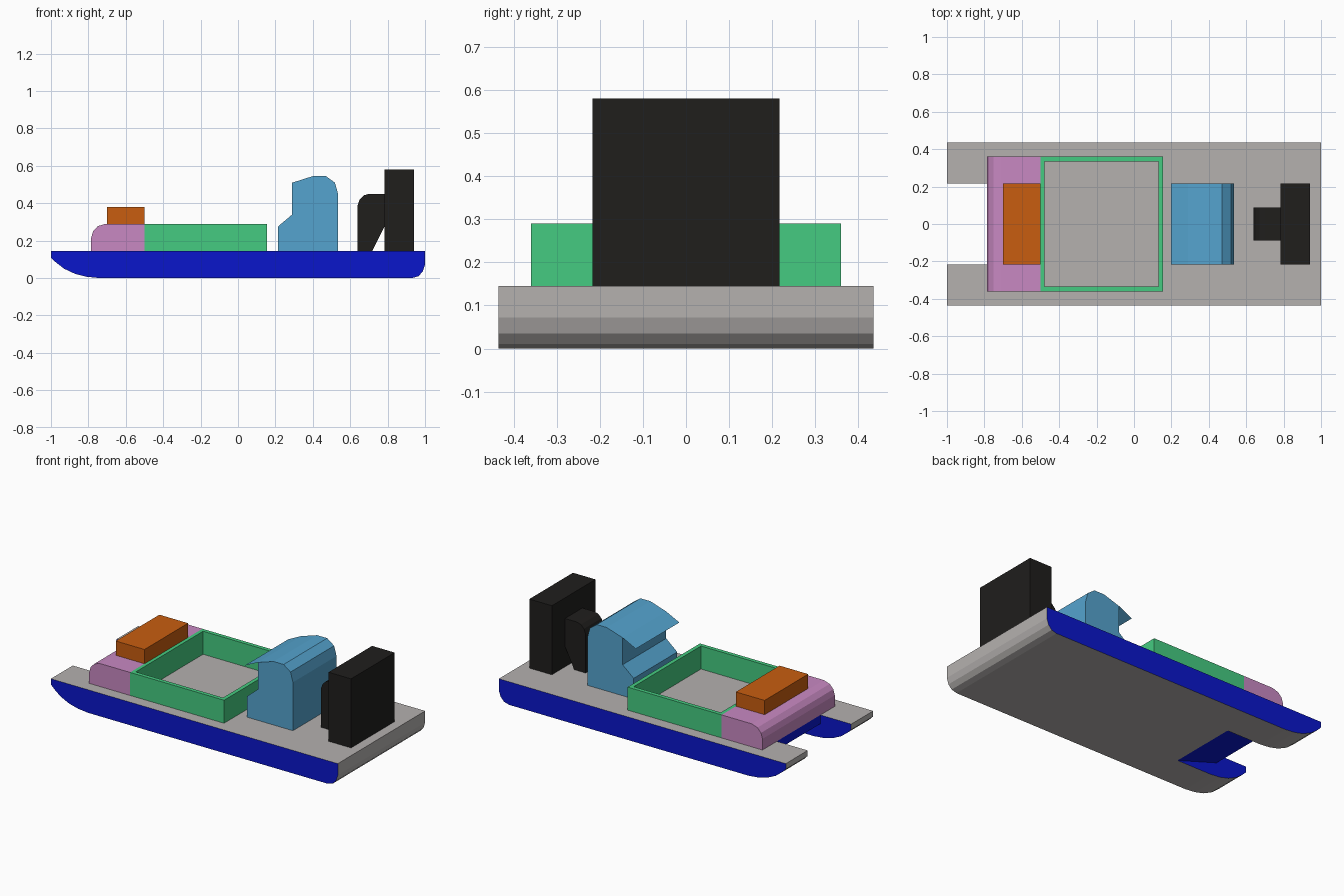
import bpy, bmesh

if "Cube" in bpy.data.objects:
    bpy.data.objects.remove(bpy.data.objects["Cube"])


def material(name, rgb):
    m = bpy.data.materials.new(name)
    m.diffuse_color = (*rgb, 1)
    m.use_nodes = True
    m.node_tree.nodes["Principled BSDF"].inputs["Base Color"].default_value = m.diffuse_color
    return m


blue = material("hull_blue", (0.003, 0.008, 0.6))
grey = material("deck_grey", (0.46, 0.44, 0.43))
pink = material("bow_pink", (0.58, 0.25, 0.54))
orange = material("hatch_orange", (0.58, 0.11, 0.005))
green = material("well_green", (0.06, 0.6, 0.22))
sky = material("cabin_blue", (0.09, 0.37, 0.62))
black = material("engine_black", (0.014, 0.013, 0.012))


def prism(name, pts, half, mat):
    """Extrude an x-z profile across y from -half to +half."""
    bm = bmesh.new()
    face = bm.faces.new([bm.verts.new((x, -half, z)) for x, z in pts])
    new = bmesh.ops.extrude_face_region(bm, geom=[face])["geom"]
    bmesh.ops.translate(bm, vec=(0, 2 * half, 0),
                        verts=[v for v in new if isinstance(v, bmesh.types.BMVert)])
    bmesh.ops.recalc_face_normals(bm, faces=bm.faces)
    me = bpy.data.meshes.new(name)
    bm.to_mesh(me)
    bm.free()
    me.materials.append(mat)
    ob = bpy.data.objects.new(name, me)
    bpy.context.collection.objects.link(ob)
    return ob


def block(name, x0, x1, half, z0, z1, mat):
    return prism(name, [(x0, z0), (x1, z0), (x1, z1), (x0, z1)], half, mat)


def cut(ob, cutter):
    mod = ob.modifiers.new("cut", "BOOLEAN")
    mod.operation = "DIFFERENCE"
    mod.solver = "EXACT"
    mod.object = cutter
    bpy.context.view_layer.objects.active = ob
    bpy.ops.object.modifier_apply(modifier=mod.name)
    bpy.data.objects.remove(cutter)


DECK, W, HALF = 0.145, 0.435, 0.217

# Hull with a rounded bow and stern
hull = prism("hull", [(-1, DECK), (-1, 0.11), (-0.975, 0.085), (-0.93, 0.05),
                      (-0.87, 0.022), (-0.81, 0.007), (-0.74, 0), (0.93, 0),
                      (0.965, 0.01), (0.988, 0.035), (1, 0.072), (1, DECK)], W, blue)

# Bow slot with a sloping roof under the foredeck
cut(hull, prism("slot_cutter", [(-1.1, -0.05), (-0.5, -0.05), (-0.5, 0),
                                (-0.785, 0.09), (-0.785, 0.25), (-1.1, 0.25)], HALF, blue))

# Grey deck, bottom and ends; blue sides and slot
hull.data.materials.append(grey)
for p in hull.data.polygons:
    c = p.center
    in_slot = -0.79 < c.x < -0.5 and abs(c.y) < 0.2 and 0.01 < c.z < 0.14
    p.material_index = 0 if abs(p.normal.y) > 0.9 or in_slot else 1

# Foredeck and the hatch on it
prism("foredeck", [(-0.785, DECK), (-0.785, 0.215), (-0.775, 0.25), (-0.75, 0.277),
                   (-0.71, 0.29), (-0.5, 0.29), (-0.5, DECK)], 0.36, pink)
block("hatch", -0.70, -0.50, HALF, 0.29, 0.38, orange)

# Open cargo well
well = block("cargo_well", -0.5, 0.155, 0.36, DECK, 0.29, green)
cut(well, block("well_cutter", -0.478, 0.13, 0.335, 0, 0.5, green))

# Cabin, thin visor and sloped console
prism("cabin", [(0.29, DECK), (0.29, 0.51), (0.40, 0.545), (0.47, 0.545),
                (0.518, 0.51), (0.535, 0.45), (0.535, DECK)], HALF, sky)
prism("console", [(0.213, DECK), (0.213, 0.275), (0.29, 0.34), (0.29, DECK)], HALF, sky)
me = bpy.data.meshes.new("visor")
me.from_pydata([(0.29, -HALF, 0.51), (0.29, HALF, 0.51),
                (0.198, HALF, 0.465), (0.198, -HALF, 0.465)], [], [(0, 1, 2, 3)])
me.materials.append(sky)
bpy.context.collection.objects.link(bpy.data.objects.new("visor", me))

# Fan housing and motor
block("fan_housing", 0.783, 0.94, HALF, DECK, 0.58, black)
prism("motor", [(0.638, DECK), (0.638, 0.385), (0.65, 0.42), (0.672, 0.442),
                (0.70, 0.45), (0.783, 0.45), (0.783, 0.275), (0.718, DECK)], 0.087, black)
